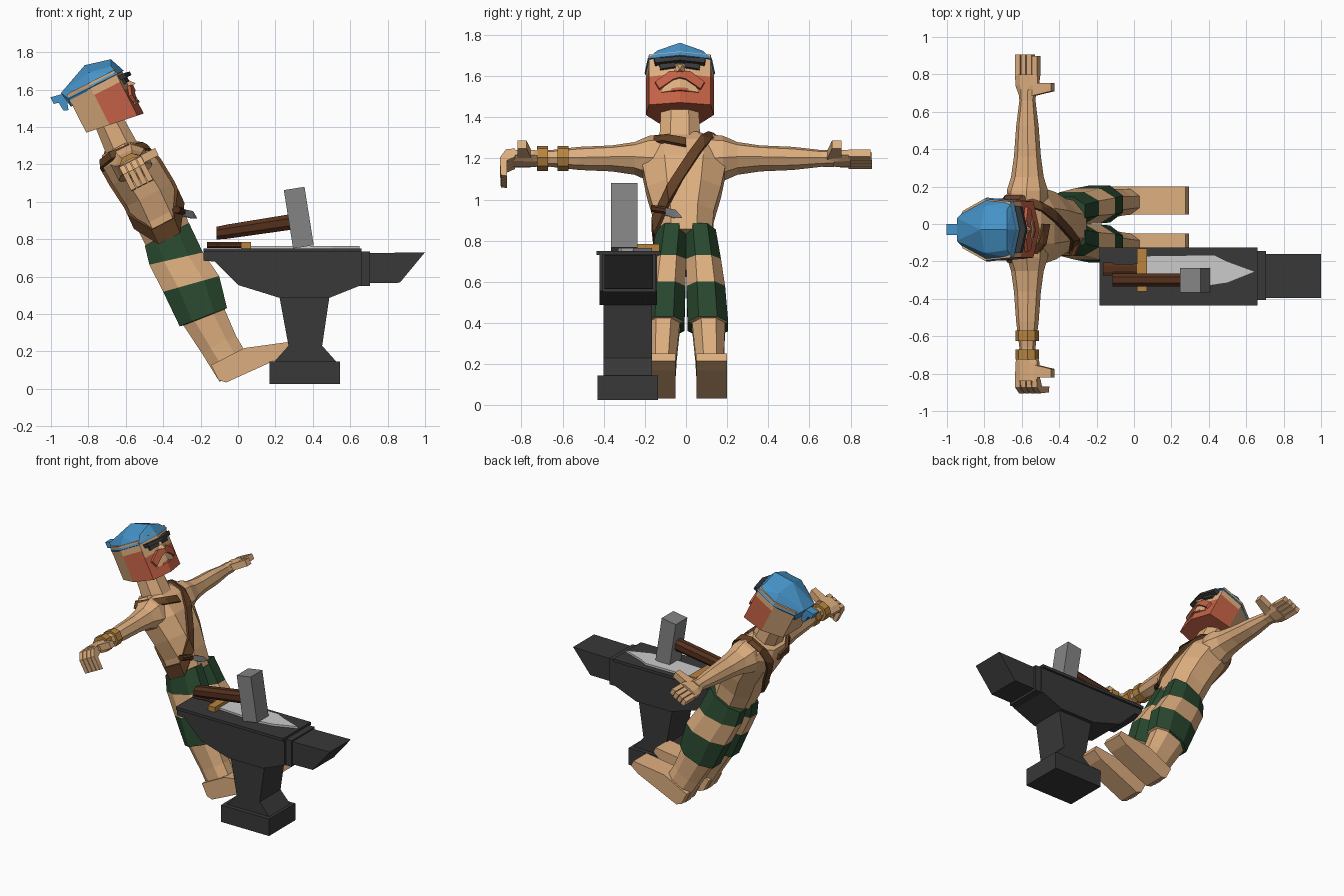
import bpy, bmesh, math
from mathutils import Matrix, Vector

cube = bpy.data.objects.get("Cube")
if cube:
    bpy.data.objects.remove(cube)


def material(name, r, g, b):
    m = bpy.data.materials.new(name)
    m.use_nodes = True
    m.diffuse_color = (r, g, b, 1)
    m.node_tree.nodes["Principled BSDF"].inputs["Base Color"].default_value = (r, g, b, 1)
    return m


SKIN = material("skin", .72, .42, .21)
BLUE = material("blue_cloth", .06, .29, .57)
RED = material("red_beard", .55, .12, .06)
GREEN = material("green_cloth", .022, .065, .028)
IRON = material("dark_iron", .04, .04, .04)
STEEL = material("grey_steel", .23, .23, .23)
BLADE = material("pale_blade", .6, .6, .6)
LEATHER = material("brown_leather", .12, .05, .018)
WOOD = material("dark_wood", .09, .03, .012)
GOLD = material("gold_wrap", .48, .23, .05)

WORLD = Matrix.Identity(4)
# The figure is modelled upright facing +x, then leaned backwards
LEAN = Matrix.Translation((-.09, 0, .02)) @ Matrix.Rotation(math.radians(-27), 4, "Y")


def finish(name, bm, mats, frame=LEAN, rule=None):
    bmesh.ops.recalc_face_normals(bm, faces=bm.faces)
    if rule:
        for f in bm.faces:
            f.material_index = rule(f.calc_center_median())
    bm.transform(frame)
    me = bpy.data.meshes.new(name)
    bm.to_mesh(me)
    bm.free()
    for m in mats:
        me.materials.append(m)
    ob = bpy.data.objects.new(name, me)
    bpy.context.collection.objects.link(ob)
    return ob


def loft_mesh(rings):
    bm = bmesh.new()
    rows = [[bm.verts.new(p) for p in r] for r in rings]
    n = len(rows[0])
    for a, b in zip(rows, rows[1:]):
        for i in range(n):
            bm.faces.new((a[i], a[(i + 1) % n], b[(i + 1) % n], b[i]))
    bm.faces.new(rows[0])
    bm.faces.new(rows[-1])
    bmesh.ops.recalc_face_normals(bm, faces=bm.faces)
    bm.normal_update()
    return bm


def loft(name, rings, mats, frame=LEAN, rule=None):
    return finish(name, loft_mesh(rings), mats, frame, rule)


def prism(name, profile, y0, y1, mat, frame=LEAN):
    return loft(name, [[(x, y, z) for x, z in profile] for y in (y0, y1)], [mat], frame)


def box(name, x0, x1, y0, y1, z0, z1, mat, frame=LEAN):
    return prism(name, [(x0, z0), (x1, z0), (x1, z1), (x0, z1)], y0, y1, mat, frame)


def hull(name, points, mat):
    bm = bmesh.new()
    for p in points:
        bm.verts.new(p)
    bmesh.ops.convex_hull(bm, input=bm.verts)
    return finish(name, bm, [mat])


def octagon(a0, a1, b0, b1, c=.27):
    da, db = (a1 - a0) * c, (b1 - b0) * c
    return [(a0 + da, b0), (a1 - da, b0), (a1, b0 + db), (a1, b1 - db),
            (a1 - da, b1), (a0 + da, b1), (a0, b1 - db), (a0, b0 + db)]


def level(z, x0, x1, y0, y1, tilt=0):
    return [(x, y, z + tilt * (x - .1)) for x, y in octagon(x0, x1, y0, y1)]


# Torso and neck
torso_rings = [level(z, x0, x1, -h - .01, h - .01) for z, x0, x1, h in (
    (.82, -.02, .235, .135), (.95, -.02, .25, .145), (1.08, -.015, .255, .18),
    (1.22, -.03, .245, .205), (1.32, -.035, .215, .2), (1.385, -.01, .17, .135))]
loft("torso", torso_rings, [SKIN])
loft("neck", [level(1.34, .01, .19, -.13, .07), level(1.57, .03, .18, -.12, .06)], [SKIN])


# Straps are slanted slices of a slightly swollen torso
def strap(name, point, normal, width, limit=None):
    bm = loft_mesh(torso_rings)
    for v, d in [(v, v.normal.copy()) for v in bm.verts]:
        v.co += d * .018
    n = Vector(normal).normalized()
    cuts = [(n, Vector(point) + n * width / 2), (-n, Vector(point) - n * width / 2)]
    if limit is not None:
        cuts.append((Vector((0, 1, 0)), Vector((0, limit, 0))))
    for no, co in cuts:
        bmesh.ops.bisect_plane(bm, geom=bm.verts[:] + bm.edges[:] + bm.faces[:],
                               plane_co=co, plane_no=no, clear_outer=True)
    ob = finish(name, bm, [LEATHER])
    mod = ob.modifiers.new("thickness", "SOLIDIFY")
    mod.thickness = .02


strap("bandolier", (.1, -.02, 1.12), (0, .87, -.49), .05)
strap("shoulder_strap", (.1, -.12, 1.34), (.1, .25, 1), .045, 0)

# Legs with green wraps, and feet
for side, s in (("left", 1), ("right", -1)):
    leg = [(.85, -.025, .24, -.01, .145, 0), (.71, -.05, .235, .0, .17, -.25),
           (.555, -.05, .255, .003, .19, -.2), (.365, -.055, .215, .008, .205, -.1),
           (.362, -.035, .2, .03, .19, -.1), (.2, -.015, .19, .045, .185, 0),
           (.02, 0, .2, .055, .19, 0)]
    rings = [[(x, s * y, z) for x, y, z in level(*r)] for r in leg]
    loft(side + "_leg", rings, [SKIN, GREEN], rule=lambda c:
         int(c.z > .7 or .36 < c.z < .54))
    foot = [(0, .03), (.03, 0), (.36, -.015), (.43, .0), (.43, .04), (.2, .12), (0, .12)]
    prism(side + "_foot", foot, s * .05, s * .2, SKIN)

    # Arms
    arm = [(.1, .1, .11), (.18, .1, .1), (.25, .082, .07), (.36, .068, .055),
           (.52, .056, .05), (.66, .04, .036), (.72, .045, .036)]
    loft(side + "_arm", [[(x, s * y, z) for x, z in octagon(
        .108 - hx, .108 + hx, 1.269 - hz, 1.269 + hz)] for y, hx, hz in arm], [SKIN])
    end = .8 if s > 0 else .84
    loft(side + "_palm", [[(x, s * y, z) for x, z in octagon(
        .108 - h, .108 + h, 1.238, 1.298)] for y, h in ((.68, .042), (.74, .065), (end, .068))], [SKIN])
    thumb = .71 if s > 0 else .775
    hull(side + "_thumb", [(x, s * (thumb + y), 1.268 + z) for x, y0, y1 in (
        (.12, -.03, .045), (.21, .0, .045), (.26, .0, .045))
        for y in (y0, y1) for z in (-.022, .022)], SKIN)
    for i in range(4):
        x = .043 + i * .034
        if s > 0:
            box("left_finger", x, x + .029, .79, .905 - .008 * (i == 3), 1.245, 1.285, SKIN)
        else:
            # The right hand is half closed
            curl = [(-.83, 1.29), (-.875, 1.285), (-.905, 1.24), (-.9, 1.145),
                    (-.87, 1.14), (-.87, 1.225), (-.83, 1.245)]
            loft("right_finger", [[(a, y, z) for y, z in curl] for a in (x, x + .029)], [SKIN])

# Forearm wraps
for y in (-.57, -.67):
    loft("wrist_wrap", [[(x, yy, z) for x, z in octagon(.05, .166, 1.215, 1.323)]
                        for yy in (y, y - .055)], [GOLD])

# Head with beard
YC = -.03
half = [(.255, .15), (.1, .165), (-.03, .1)]
plan = [(.29, 0)] + half + [(x, -y) for x, y in reversed(half)]
rows = [[(x, y + YC, z - t * x) for x, y in plan] for z, t in (
    (1.525, .15), (1.64, 0), (1.69, 0), (1.76, 0))]


def head_rule(c):
    if c.x > .22:
        return int(c.z < 1.64)
    return int(c.x > .1 and c.z < 1.69)


loft("head", rows, [SKIN, RED], rule=head_rule)


# Face details follow the folded front of the head
def face_plate(name, poly, depth, mat):
    for s in (1, -1):
        loft(name, [[(.29 - .233 * y + d, s * y + YC, z) for y, z in poly]
                    for d in (-.01, depth)], [mat])


face_plate("mouth_area", [(0, 1.55), (.09, 1.545), (.075, 1.585), (.03, 1.62), (0, 1.62)], .006, SKIN)
face_plate("moustache", [(0, 1.61), (.03, 1.605), (.1, 1.56), (.12, 1.6), (.05, 1.65), (0, 1.645)], .018, RED)
face_plate("lower_lip", [(0, 1.545), (.045, 1.545), (.04, 1.56), (0, 1.56)], .009, RED)
face_plate("brow", [(0, 1.695), (.12, 1.695), (.125, 1.722), (0, 1.715)], .035, IRON)
face_plate("eye_patch", [(.022, 1.672), (.095, 1.668), (.1, 1.7), (.022, 1.7)], .015, IRON)
hull("nose", [(.28, YC - .018, 1.7), (.28, YC + .018, 1.7), (.325, YC, 1.645),
              (.28, YC - .035, 1.635), (.28, YC + .035, 1.635)], SKIN)

# Head scarf with knot and tails
scarf = [(x * 1.03, y * 1.04, 1.735) for x, y in plan]
scarf += [(.265, 0, 1.82), (.126, 0, 1.855)]
for s in (1, -1):
    scarf += [(.25, s * .11, 1.785), (.126, s * .125, 1.81), (-.055, s * .06, 1.78), (-.04, s * .08, 1.69)]
hull("head_scarf", [(x, y + YC, z) for x, y, z in scarf], BLUE)
prism("scarf_knot", [(-.04, 1.73), (-.04, 1.77), (-.115, 1.785), (-.115, 1.745)], YC - .03, YC + .03, BLUE)
for y in (-.03, .005):
    prism("scarf_tail", [(-.04, 1.74), (-.09, 1.755), (-.085, 1.69), (-.06, 1.68)], YC + y, YC + y + .025, BLUE)

# Small knife tucked in the bandolier
loft("knife_handle", [[(x - .03, -.17, z + .01) for x, z in octagon(-.32, -.28, .93, .965)],
                      [(x, -.1, z) for x, z in octagon(-.32, -.28, .93, .965)]], [WOOD], WORLD)
loft("knife_blade", [[(-.31, -.11, .96), (-.31, -.11, .925), (-.29, -.1, .925), (-.29, -.1, .96)],
                     [(-.25, -.06, .95), (-.25, -.06, .91), (-.24, -.05, .91), (-.24, -.05, .95)],
                     [(-.225, -.022, .915), (-.225, -.022, .91), (-.22, -.02, .91), (-.22, -.02, .915)]],
     [STEEL], WORLD)

# Anvil
body = [(-.185, .735), (-.185, .685), (-.125, .68), (0, .555), (.22, .487),
        (.49, .487), (.66, .555), (.66, .735)]
prism("anvil_body", body, -.42, -.14, IRON, WORLD)
box("anvil_top", -.185, .66, -.435, -.125, .73, .75, IRON, WORLD)
box("anvil_step", .65, .705, -.405, -.145, .55, .735, IRON, WORLD)
prism("anvil_horn", [(.7, .725), (1, .73), (.865, .567), (.7, .565)], -.395, -.16, IRON, WORLD)
loft("anvil_waist", [[(x0, -.4, z), (x1, -.4, z), (x1, -.165, z), (x0, -.165, z)] for x0, x1, z in (
    (.19, .53, .14), (.27, .45, .23), (.22, .49, .5))], [IRON], WORLD)
box("anvil_base", .168, .545, -.43, -.135, .025, .145, IRON, WORLD)

# Hammer
TILT = Matrix.Translation((.325, -.3, .915)) @ Matrix.Rotation(math.radians(-9), 4, "Y")
head = box("hammer_head", -.056, .056, -.065, .065, -.158, .158, STEEL, TILT)
loft("hammer_handle", [[(x, -.3 + a, z + b) for a, b in octagon(-.035, .035, -h, h)]
                       for x, z, h in ((-.115, .832, .034), (-.06, .84, .038), (.29, .893, .042))], [WOOD], WORLD)

# Sword resting on the anvil
outline = [(.07, -.17), (.43, -.165), (.5, -.2), (.65, -.255), (.5, -.315), (.4, -.33), (.07, -.31)]
loft("sword_blade", [[(x, y, z) for x, y in outline] for z in (.748, .764)], [BLADE], WORLD)
box("sword_guard", .015, .07, -.36, -.13, .748, .785, GOLD, WORLD)
loft("sword_grip", [[(x, -.24 + a, .768 + b) for a, b in octagon(-w, w, -.016, .016)]
                    for x, w in ((-.165, .035), (-.12, .035), (-.1, .025), (.02, .028))], [WOOD], WORLD)
